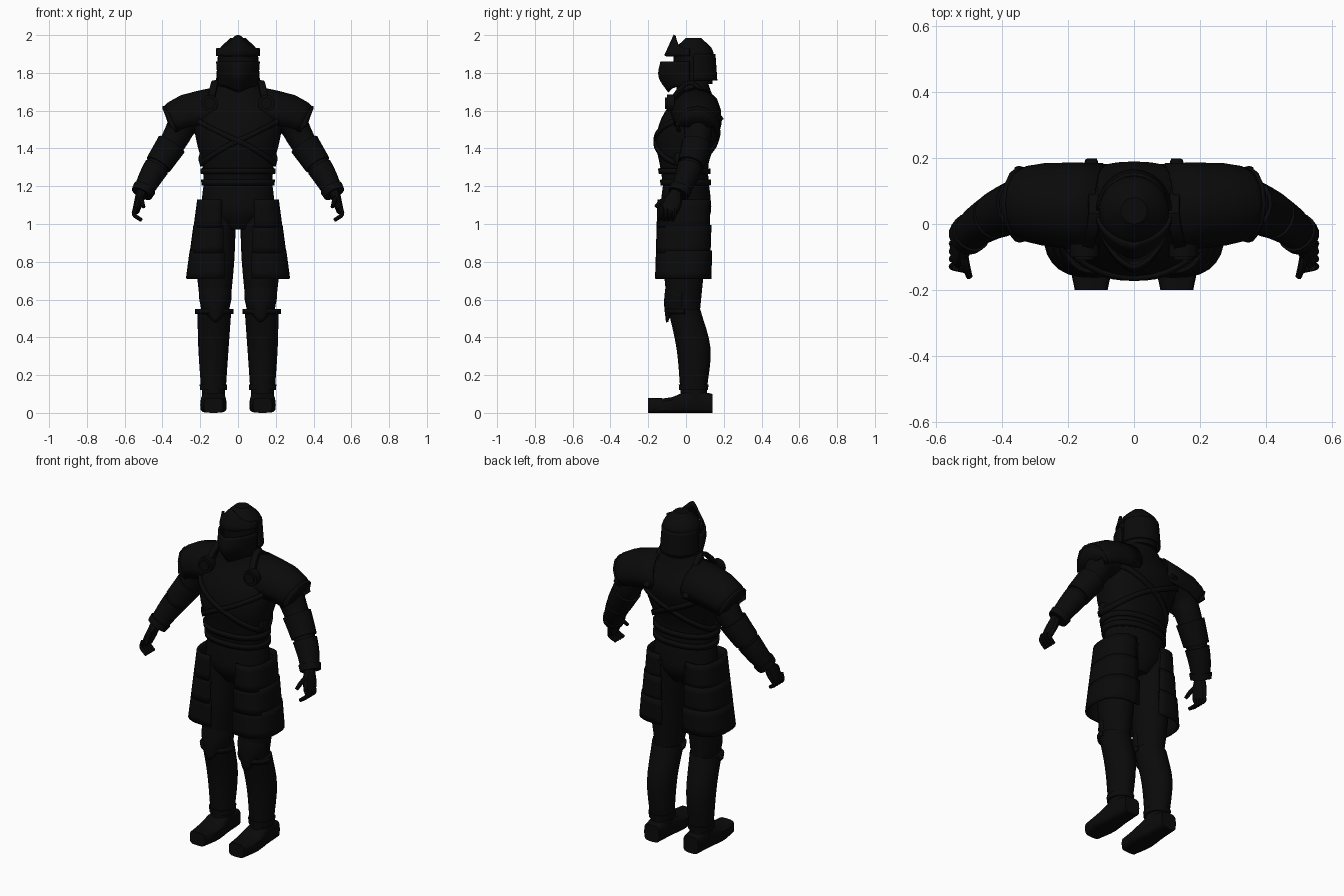
import bpy, bmesh
from math import sin, cos, pi, radians, copysign
from mathutils import Vector

if "Cube" in bpy.data.objects:
    bpy.data.objects.remove(bpy.data.objects["Cube"], do_unlink=True)

# Directions, and the arcs that open shells wrap around
RIGHTWARD, BACKWARD, UPWARD = Vector((1, 0, 0)), Vector((0, 1, 0)), Vector((0, 0, 1))
FRONT, BACK, OUTSIDE, OVER = (-pi, 0), (0, pi), (-1.8, 1.8), (-.4, pi + .4)

black = bpy.data.materials.new("blackened_steel")
black.use_nodes = True
colour = (.003, .003, .003, 1)
black.diffuse_color = colour
black.node_tree.nodes["Principled BSDF"].inputs["Base Color"].default_value = colour


def along(values, t):
    """Smooth curve through evenly spaced values; a single number stays constant."""
    if not isinstance(values, list):
        return values
    last = len(values) - 1
    i = min(int(t * last), last - 1)
    f = t * last - i
    a, b = values[i], values[i + 1]
    before = values[i - 1] if i else 2 * a - b
    after = values[i + 2] if i + 2 <= last else 2 * b - a
    ease = f * f * (3 - 2 * f)
    leave = f * (1 - f) * (1 - f) / 2
    arrive = f * f * (f - 1) / 2
    return a + (b - a) * ease + (b - before) * leave + (after - a) * arrive


def squared(value, square):
    return copysign(abs(value) ** (2 / square), value)


def skin(name, rows, closed, mirror=False, thick=0, caps=False):
    """Join rows of points into a surface object."""
    bm = bmesh.new()
    grid = [[bm.verts.new(point) for point in row] for row in rows]
    count = len(rows[0])
    for lower, upper in zip(grid, grid[1:]):
        for i in range(count if closed else count - 1):
            j = (i + 1) % count
            bm.faces.new((lower[i], lower[j], upper[j], upper[i]))
    if caps:
        bm.faces.new(grid[0])
        bm.faces.new(grid[-1])
    bmesh.ops.recalc_face_normals(bm, faces=bm.faces)
    mesh = bpy.data.meshes.new(name)
    bm.to_mesh(mesh)
    bm.free()
    mesh.materials.append(black)
    mesh.shade_smooth()
    mesh.set_sharp_from_angle(angle=radians(35))
    obj = bpy.data.objects.new(name, mesh)
    bpy.context.collection.objects.link(obj)
    if thick:
        modifier = obj.modifiers.new("Thickness", "SOLIDIFY")
        modifier.thickness = thick
        modifier.offset = 0
    if mirror:
        obj.modifiers.new("Mirror", "MIRROR").use_mirror_merge = False


def loft(name, path, wide, deep=None, axis=UPWARD, across=RIGHTWARD, steps=8, sides=16,
         square=2, arc=None, lift=0, span=(0, 1), grow=0, mirror=False):
    """Sweep an oval along a path; span picks a stretch of it, lift raises the first edge."""
    path = [Vector(point) for point in path]
    deep = wide if deep is None else deep
    low, high = arc or (0, 2 * pi)
    rows = []
    for k in range(steps + 1):
        t = span[0] + (span[1] - span[0]) * k / steps
        centre = along(path, t)
        ahead = axis or (along(path, min(t + .05, 1)) - along(path, max(t - .05, 0))).normalized()
        u = (across - ahead * across.dot(ahead)).normalized() * (along(wide, t) + grow)
        v = ahead.cross(u).normalized() * (along(deep, t) + grow)
        angles = [low + (high - low) * i / sides for i in range(sides + bool(arc))]
        rows.append([centre + u * squared(cos(a), square) + v * squared(sin(a), square)
                     + UPWARD * lift * (1 - t) * abs(sin(a)) ** 6 for a in angles])
    skin(name, rows, closed=not arc, mirror=mirror, thick=.012 if arc else 0, caps=not arc)


# Torso and pelvis
WAIST, NECK = 1.2, 1.8
torso_wide = [.18, .19, .22, .23, .15, .07]
torso_deep = [.12, .13, .16, .16, .1, .07]
torso_middle = [0, -.01, 0, .03, .04, .03]
loft("torso", [(0, y, WAIST + (NECK - WAIST) * i / 5) for i, y in enumerate(torso_middle)],
     torso_wide, torso_deep, steps=20, sides=32, square=2.2)
loft("pelvis", [(0, 0, .97), (0, 0, 1.22)], wide=[.07, .18, .19, .18], deep=[.08, .13, .13, .12],
     sides=24)


# Belts and crossed chest straps hugging the torso
def band(name, height, tilt=0, width=.03):
    rows = []
    for edge in (-width / 2, width / 2):
        row = []
        for i in range(48):
            c, s = (squared(f(i * pi / 24), 2.2) for f in (cos, sin))
            z = height + tilt * cos(i * pi / 24) + edge
            t = (z - WAIST) / (NECK - WAIST)
            wide, deep, middle = (along(p, t) for p in (torso_wide, torso_deep, torso_middle))
            row.append(Vector(((wide + .006) * c, middle + (deep + .006) * s, z)))
        rows.append(row)
    skin(name, rows, closed=True, thick=.014)


band("waist_belt", height=1.28)
band("hip_belt", height=1.22)
band("left_chest_strap", height=1.44, tilt=.12)
band("right_chest_strap", height=1.44, tilt=-.12)
loft("belt_pouch", [(.18, -.03, 1.31), (.18, -.03, 1.38)], wide=[.02, .03, .02],
     deep=[.03, .04, .03], sides=10, square=3, mirror=True)

# Shoulder straps and chest discs
loft("shoulder_strap", [(.15, -.1, 1.63), (.12, .03, 1.75), (.13, .19, 1.55)], wide=.02, deep=.012,
     axis=None, sides=8, square=4, mirror=True)
loft("chest_disc", [(.15, -.06, 1.64), (.15, -.1, 1.64)], wide=.045, axis=-BACKWARD, steps=1,
     mirror=True)
loft("chest_boss", [(.15, -.1, 1.64), (.15, -.11, 1.64)], wide=.03, axis=-BACKWARD, steps=1,
     mirror=True)

# Helmet
loft("helmet_dome", [(0, .04, 1.74), (0, .04, 1.985)], wide=[.1, .1, .105, .1, .04],
     steps=14, sides=24)
loft("neck_guard", [(0, .04, 1.76), (0, .04, 1.9)], wide=[.11, .1], deep=[.12, .11], arc=BACK)
loft("brow_plate", [(0, .02, 1.93), (0, .02, 1.89)], wide=.11, deep=[.08, .13], arc=FRONT,
     steps=3, square=1.6, lift=.07)
loft("face_plate", [(0, .02, 1.73), (0, .02, 1.86)], wide=[.1, .11], deep=[.11, .16, .15],
     arc=FRONT, square=1.6, lift=-.03)

# Arms, with guards that follow the limb
arm = dict(path=[(.17, .05, 1.6), (.28, .06, 1.54), (.34, .06, 1.44), (.45, .01, 1.27),
                 (.51, -.04, 1.16)],
           wide=[.1, .08, .07, .055, .04], axis=None, across=BACKWARD, mirror=True)
loft("arm", **arm, steps=16)
loft("elbow_guard", **arm, span=(.53, .68), grow=.012, steps=4)
loft("vambrace", **arm, span=(.7, 1), grow=.01)
loft("vambrace_cuff", **arm, span=(.93, 1), grow=.018, steps=2)
pauldron = dict(path=[(.1, .05, 1.59), (.27, .06, 1.56), (.35, .06, 1.52)], wide=[.13, .12, .1],
                axis=None, across=BACKWARD, arc=OVER, sides=8, mirror=True)
loft("pauldron", **pauldron, steps=4)
loft("pauldron_rim", **pauldron, span=(.93, 1.05), grow=.01, steps=1)

# Hands with curled fingers
loft("palm", [(.51, -.05, 1.17), (.54, -.09, 1.07)], wide=[.03, .05, .05], deep=[.03, .02],
     axis=None, across=BACKWARD, sides=10, mirror=True)
for i, finger in enumerate(("index", "middle", "ring", "little")):
    y = -.13 + .023 * i
    loft(finger + "_finger", [(.54, y, 1.09), (.55, y, 1.05), (.51, y - .01, 1.02)],
         wide=[.013, .01], axis=None, across=BACKWARD, sides=8, mirror=True)
loft("thumb", [(.52, -.09, 1.14), (.51, -.13, 1.12), (.5, -.16, 1.09)], wide=[.016, .01],
     axis=None, sides=8, mirror=True)

# Legs
loft("leg", [(.1, .01, 1.1), (.12, -.01, .8), (.12, -.01, .5)], wide=[.09, .1, .07],
     deep=[.12, .11, .08], sides=20, mirror=True)

# Overlapping thigh plates wrapped round the outside of each leg
for i, place in enumerate(("upper", "middle", "lower")):
    top, out = 1.13 - .135 * i, .02 * i
    loft(place + "_thigh_plate", [(.115, -.01, top), (.12, -.015, top - .15)],
         wide=[.095 + out, .11 + out], deep=.135 + out / 5, arc=OUTSIDE, square=2.6,
         steps=4, mirror=True)

# Knee guard and greave with its rims
loft("knee_guard", [(.12, -.02, .53), (.12, -.02, .69)], wide=[.06, .08, .07],
     deep=[.08, .09, .08], arc=FRONT, lift=-.05, mirror=True)
greave = dict(path=[(.125, -.01, .55), (.13, .04, .34), (.13, .04, .12)], wide=[.09, .08, .065],
              deep=[.085, .09, .07], mirror=True)
loft("greave", **greave)
loft("greave_top_rim", **greave, span=(0, .06), grow=.006, steps=1, arc=FRONT)
loft("ankle_cuff", **greave, span=(.93, 1), grow=.006, steps=1)

# Boots, flat underneath because height and centre share one curve
heights = [.05, .06, .04, .04]
loft("boot", [(.13, .14 - .34 * i / 3, height) for i, height in enumerate(heights)],
     wide=[.05, .06, .07, .05], deep=heights, axis=-BACKWARD, square=4, mirror=True)
loft("ankle", [(.13, .04, .05), (.13, .04, .16)], wide=.06, deep=.07, mirror=True)
